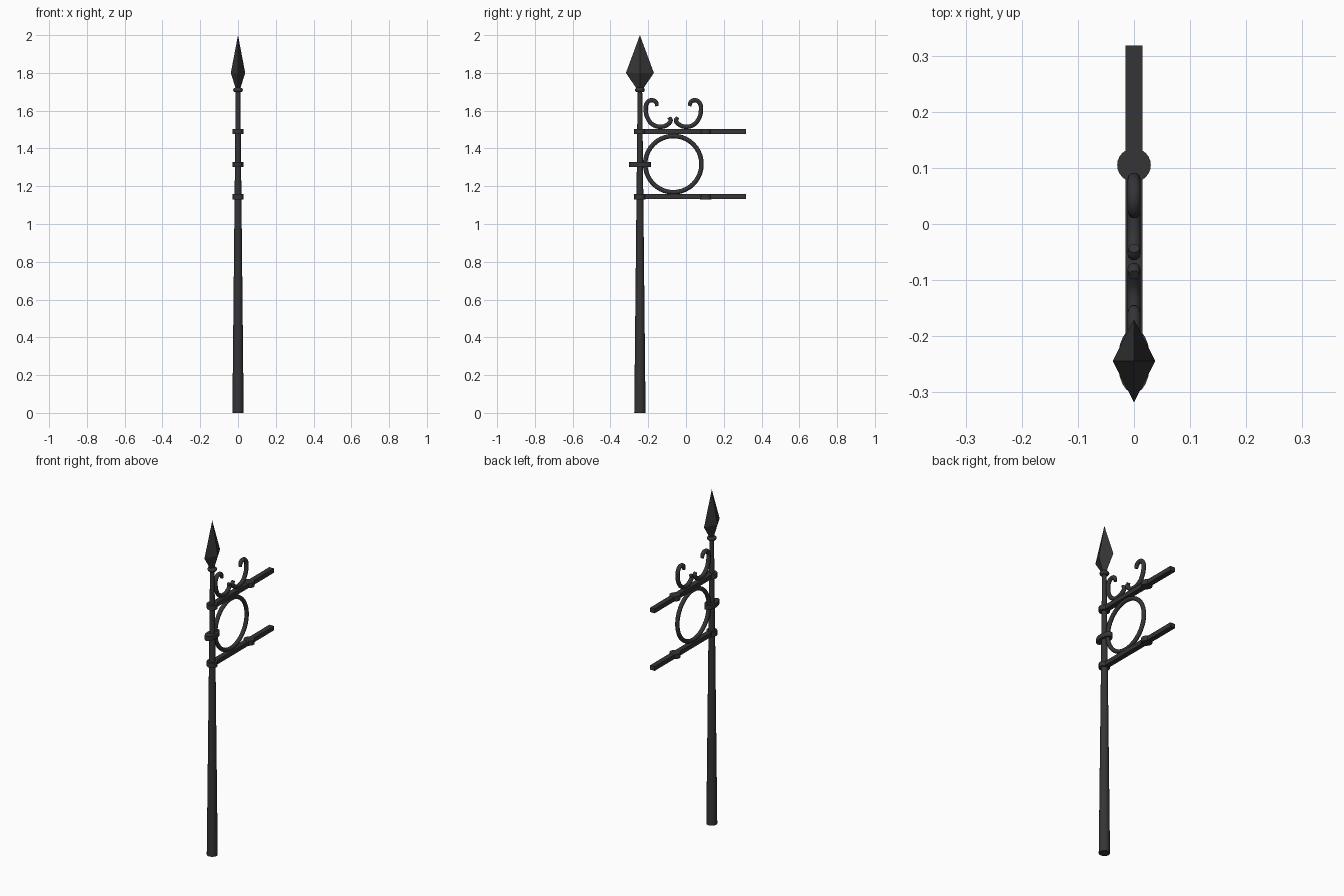
import bpy, bmesh
from mathutils import Matrix, Vector
from math import radians

if "Cube" in bpy.data.objects:
    bpy.data.objects.remove(bpy.data.objects["Cube"])

POLE_Y = -0.244
RING_Y = -0.067

iron = bpy.data.materials.new("dark_iron")
iron.diffuse_color = (0.035, 0.035, 0.037, 1)
iron.use_nodes = True
iron.node_tree.nodes["Principled BSDF"].inputs["Base Color"].default_value = iron.diffuse_color


def finish(ob, name, smooth=True):
    ob.name = name
    ob.data.materials.append(iron)
    if smooth:
        bpy.ops.object.select_all(action='DESELECT')
        ob.select_set(True)
        bpy.context.view_layer.objects.active = ob
        bpy.ops.object.shade_smooth_by_angle(angle=radians(40))
    return ob


def disc(name, y, z, r=0.03, depth=0.028, sy=1.0):
    bpy.ops.mesh.primitive_cylinder_add(vertices=24, radius=r, depth=depth, location=(0, y, z))
    ob = bpy.context.object
    ob.data.transform(Matrix.Diagonal((1, sy, 1, 1)))
    return finish(ob, name)


def torus(name, loc, major, minor, rot=(0, 0, 0)):
    bpy.ops.mesh.primitive_torus_add(major_segments=40, minor_segments=12, location=loc,
                                     rotation=rot, major_radius=major, minor_radius=minor)
    return finish(bpy.context.object, name)


# Tapered pole
bpy.ops.mesh.primitive_cone_add(vertices=24, radius1=0.03, radius2=0.012, depth=1.73,
                                location=(0, POLE_Y, 0.865))
finish(bpy.context.object, "pole")

# Spearhead: four-sided, flattened in x
bm = bmesh.new()
rings = []
for hx, hy, z in ((0.013, 0.02, 1.72), (0.038, 0.074, 1.80)):
    rings.append([bm.verts.new((x, POLE_Y + y, z))
                  for x, y in ((hx, 0), (0, hy), (-hx, 0), (0, -hy))])
tip = bm.verts.new((0, POLE_Y, 2.0))
bm.faces.new(rings[0][::-1])
for i in range(4):
    j = (i + 1) % 4
    bm.faces.new((rings[0][i], rings[0][j], rings[1][j], rings[1][i]))
    bm.faces.new((rings[1][i], rings[1][j], tip))
me = bpy.data.meshes.new("spearhead")
bm.to_mesh(me)
bm.free()
spear = bpy.data.objects.new("spearhead", me)
bpy.context.collection.objects.link(spear)
finish(spear, "spearhead", smooth=False)

# Collar below the spearhead
torus("neck_collar", (0, POLE_Y, 1.71), 0.014, 0.012)

# Two sign arms with round bosses at the pole and part way along
for label, z in (("upper", 1.49), ("lower", 1.145)):
    bpy.ops.mesh.primitive_cube_add(size=1, location=(0, (POLE_Y + 0.318) / 2, z))
    arm = bpy.context.object
    arm.data.transform(Matrix.Diagonal((0.03, 0.318 - POLE_Y, 0.026, 1)))
    finish(arm, label + "_arm", smooth=False)
    disc(label + "_pole_boss", POLE_Y, z)
    disc(label + "_arm_boss", 0.105, z)

# Ring between the arms, clamped to the pole
torus("ring", (0, RING_Y, 1.317), 0.149, 0.012, (0, radians(90), 0))
disc("ring_clamp", POLE_Y, 1.315, r=0.029, depth=0.026, sy=2.0)

# Pair of mirrored scrolls on the upper arm
path = [(0.019, 1.624), (0.026, 1.646), (0.052, 1.655), (0.074, 1.638), (0.079, 1.602),
        (0.069, 1.56), (0.042, 1.527), (0.003, 1.515), (-0.034, 1.525), (-0.053, 1.55),
        (-0.043, 1.564)]
for label, sign in (("outer", 1), ("inner", -1)):
    cu = bpy.data.curves.new(label + "_scroll", 'CURVE')
    cu.dimensions = '3D'
    cu.bevel_depth = 0.012
    cu.bevel_resolution = 3
    cu.resolution_u = 5
    cu.use_fill_caps = True
    sp = cu.splines.new('BEZIER')
    sp.bezier_points.add(len(path) - 1)
    for p, (y, z) in zip(sp.bezier_points, path):
        p.co = Vector((0, RING_Y + sign * (y - RING_Y), z))
        p.handle_left_type = p.handle_right_type = 'AUTO'
    sp.bezier_points[0].radius = 0.8
    sp.bezier_points[-1].radius = 0.8
    ob = bpy.data.objects.new(label + "_scroll", cu)
    bpy.context.collection.objects.link(ob)
    cu.materials.append(iron)
